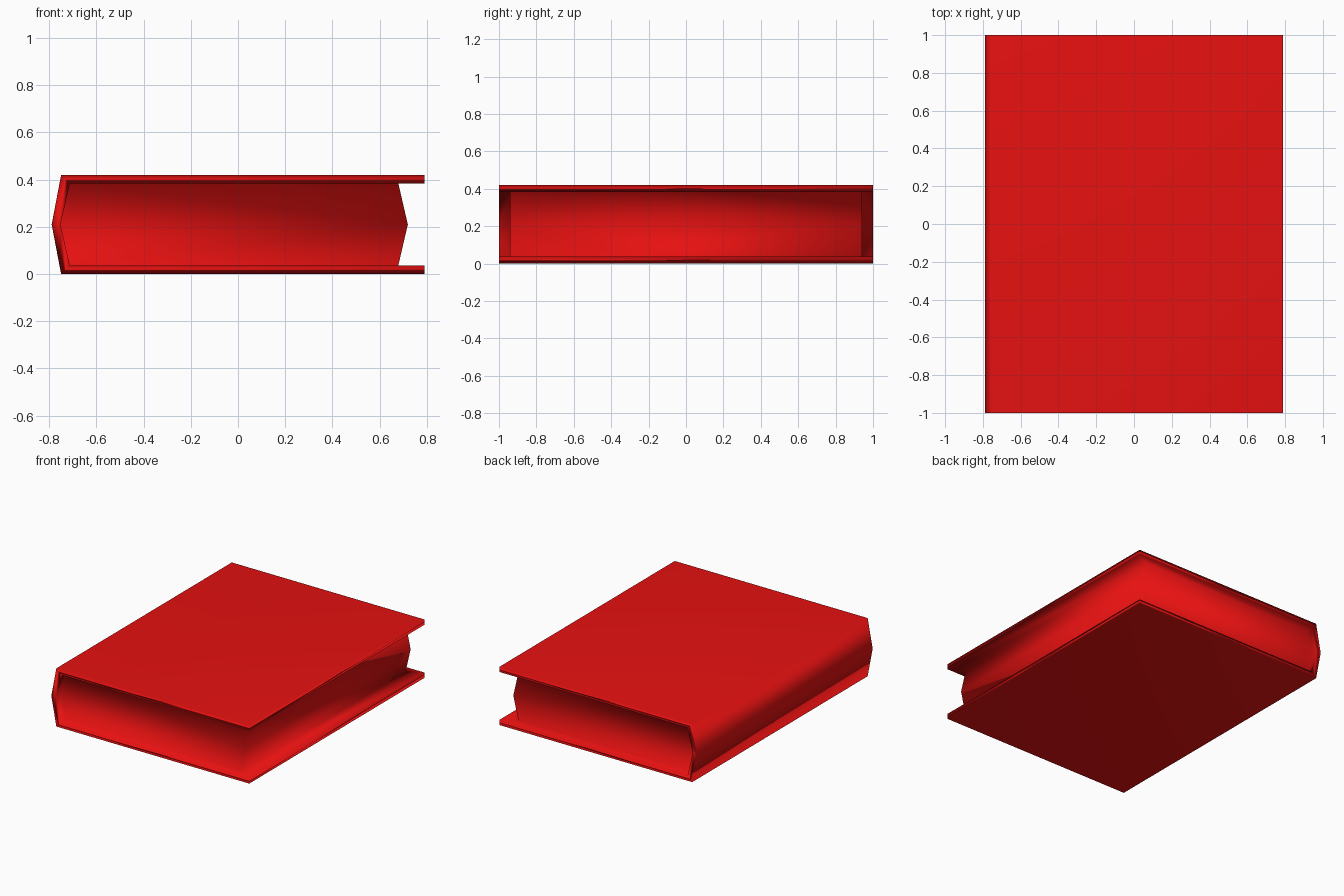
import bpy
import bmesh
import math

cube = bpy.data.objects.get("Cube")
if cube:
    bpy.data.objects.remove(cube, do_unlink=True)

HEIGHT, BOARD = 0.42, 0.037          # book thickness, cover board thickness
HALF_LENGTH, PAGE_HALF = 1.0, 0.94   # cover and page half lengths
FORE_EDGE, PAGE_EDGE = 0.79, 0.68    # outer limits of boards and pages
SPINE, BULGE = -0.75, 0.04           # spine corner and how far it bows out

red = bpy.data.materials.new("cover_red")
red.use_nodes = True
colour = (0.8, 0.0055, 0.0055, 1)
red.diffuse_color = colour
bsdf = next(n for n in red.node_tree.nodes if n.type == 'BSDF_PRINCIPLED')
bsdf.inputs["Base Color"].default_value = colour


def wrap_profile(inset):
    """C-shaped line from the lower fore edge, round the spine, to the upper one."""
    spine = SPINE + inset
    low, high = inset, HEIGHT - inset
    return [(FORE_EDGE, low), (PAGE_EDGE, low), (spine, low),
            (spine - BULGE, HEIGHT / 2),
            (spine, high), (PAGE_EDGE, high), (FORE_EDGE, high)]


bm = bmesh.new()
stations = (-HALF_LENGTH, -PAGE_HALF, PAGE_HALF, HALF_LENGTH)


def rows(profile):
    return [[bm.verts.new((x, y, z)) for x, z in profile] for y in stations]


outer = rows(wrap_profile(0))
inner = rows(wrap_profile(BOARD))
count = len(outer[0])

# Cover: outside, inside (left open where the pages attach) and board edges
for s in range(3):
    a, b = outer[s], outer[s + 1]
    c, d = inner[s], inner[s + 1]
    for i in range(count - 1):
        bm.faces.new((a[i], a[i + 1], b[i + 1], b[i]))
        if s != 1 or i in (0, count - 2):
            bm.faces.new((c[i], d[i], d[i + 1], c[i + 1]))
    for i in (0, count - 1):
        bm.faces.new((a[i], b[i], d[i], c[i]))
for s in (0, 3):
    for i in range(count - 1):
        bm.faces.new((outer[s][i], inner[s][i], inner[s][i + 1], outer[s][i + 1]))

# Pages: two end walls and a pointed fore edge, welded to the boards
front, back = inner[1], inner[2]
tips = [bm.verts.new((PAGE_EDGE + BULGE, y, HEIGHT / 2)) for y in stations[1:3]]
for row, tip in ((front, tips[0]), (back, tips[1])):
    bm.faces.new(row[1:6] + [tip])
for i in (1, 5):
    bm.faces.new((front[i], back[i], tips[1], tips[0]))

# Merge coplanar pieces into whole panels
bmesh.ops.recalc_face_normals(bm, faces=bm.faces[:])
bmesh.ops.dissolve_limit(bm, angle_limit=math.radians(1),
                         verts=bm.verts[:], edges=bm.edges[:])
bmesh.ops.recalc_face_normals(bm, faces=bm.faces[:])
for face in bm.faces:
    face.smooth = True

mesh = bpy.data.meshes.new("book")
bm.to_mesh(mesh)
bm.free()
mesh.materials.append(red)
book = bpy.data.objects.new("book", mesh)
bpy.context.collection.objects.link(book)

# Large panels stay flat while narrow edges blend softly
weighted = book.modifiers.new("soft_edges", 'WEIGHTED_NORMAL')
weighted.mode = 'FACE_AREA'
